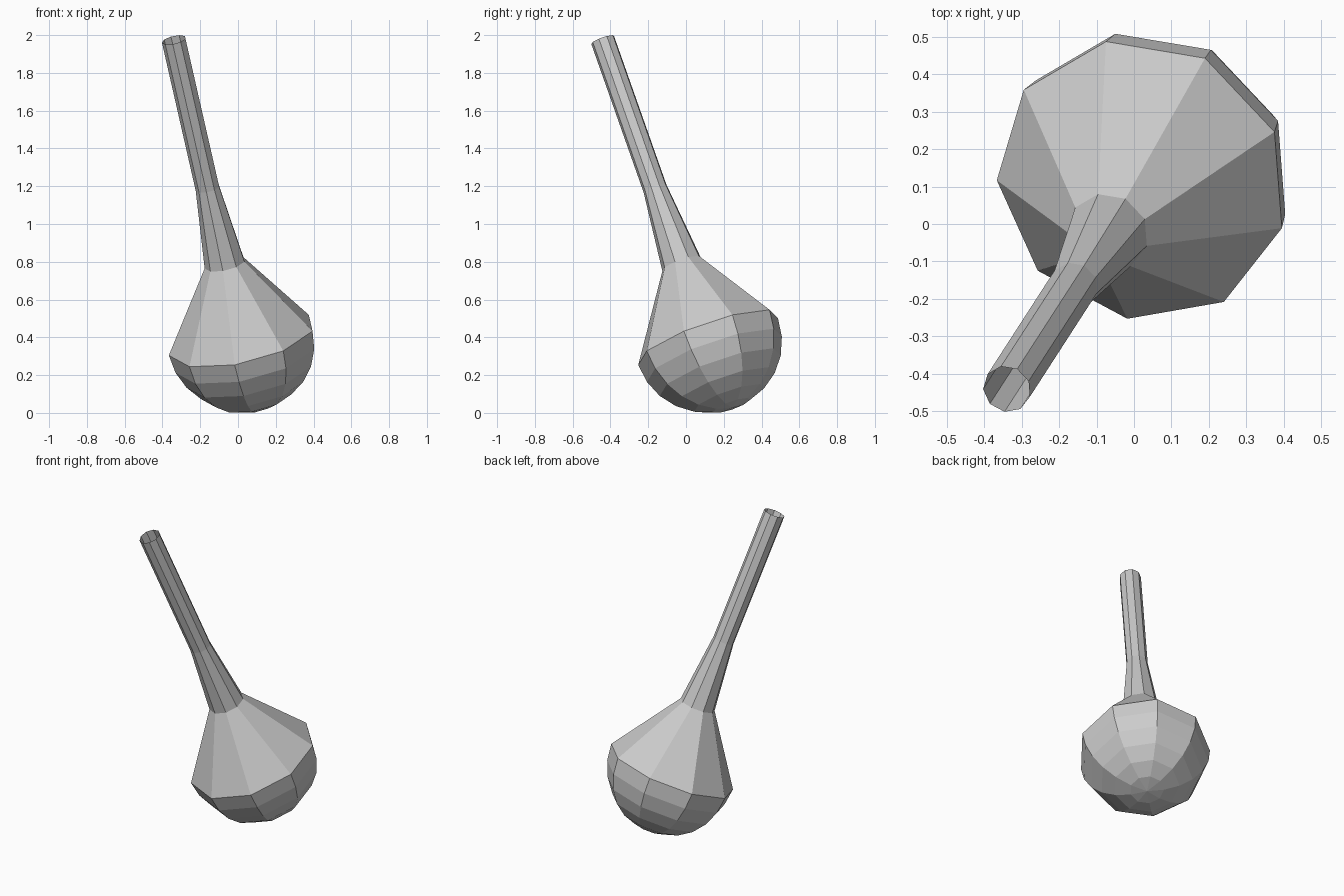
import bpy
import bmesh
from math import cos, sin, tau, radians
from mathutils import Vector

cube = bpy.data.objects.get("Cube")
if cube:
    bpy.data.objects.remove(cube, do_unlink=True)

SIDES = 9
BANDS = 6
RADIUS = 0.397
centre = Vector((0.021, 0.117, 0.393))

# Leaning axis of the flask and the two directions across it
axis = Vector((-0.21, -0.325, 0.922)).normalized()
across = Vector((0.374, -0.127, 0.037))
across = (across - axis * across.dot(axis)).normalized()
side = axis.cross(across)

# Profile as (height along axis, radius): round base, shoulder, open neck
profile = []
for i in range(1, BANDS + 1):
    a = radians(90 * (1 - i / BANDS))
    profile.append((-RADIUS * sin(a), RADIUS * cos(a)))
profile += [(0.43, 0.11), (0.864, 0.065), (1.715, 0.065)]


def ring(bm, height, radius):
    verts = []
    for k in range(SIDES):
        a = tau * k / SIDES
        offset = (across * cos(a) + side * sin(a)) * radius
        verts.append(bm.verts.new(centre + axis * height + offset))
    return verts


bm = bmesh.new()
rings = [ring(bm, h, r) for h, r in profile]
pole = bm.verts.new(centre - axis * RADIUS)

# Fan at the base, then bands of quads up to the open mouth
for k in range(SIDES):
    n = (k + 1) % SIDES
    bm.faces.new((pole, rings[0][n], rings[0][k]))
    for low, high in zip(rings, rings[1:]):
        bm.faces.new((low[k], low[n], high[n], high[k]))

mesh = bpy.data.meshes.new("flask")
bm.to_mesh(mesh)
bm.free()

# Plain grey
grey = bpy.data.materials.new("light grey")
grey.use_nodes = True
colour = (0.6, 0.6, 0.6, 1)
grey.diffuse_color = colour
grey.node_tree.nodes["Principled BSDF"].inputs["Base Color"].default_value = colour
mesh.materials.append(grey)

flask = bpy.data.objects.new("flask", mesh)
bpy.context.collection.objects.link(flask)
